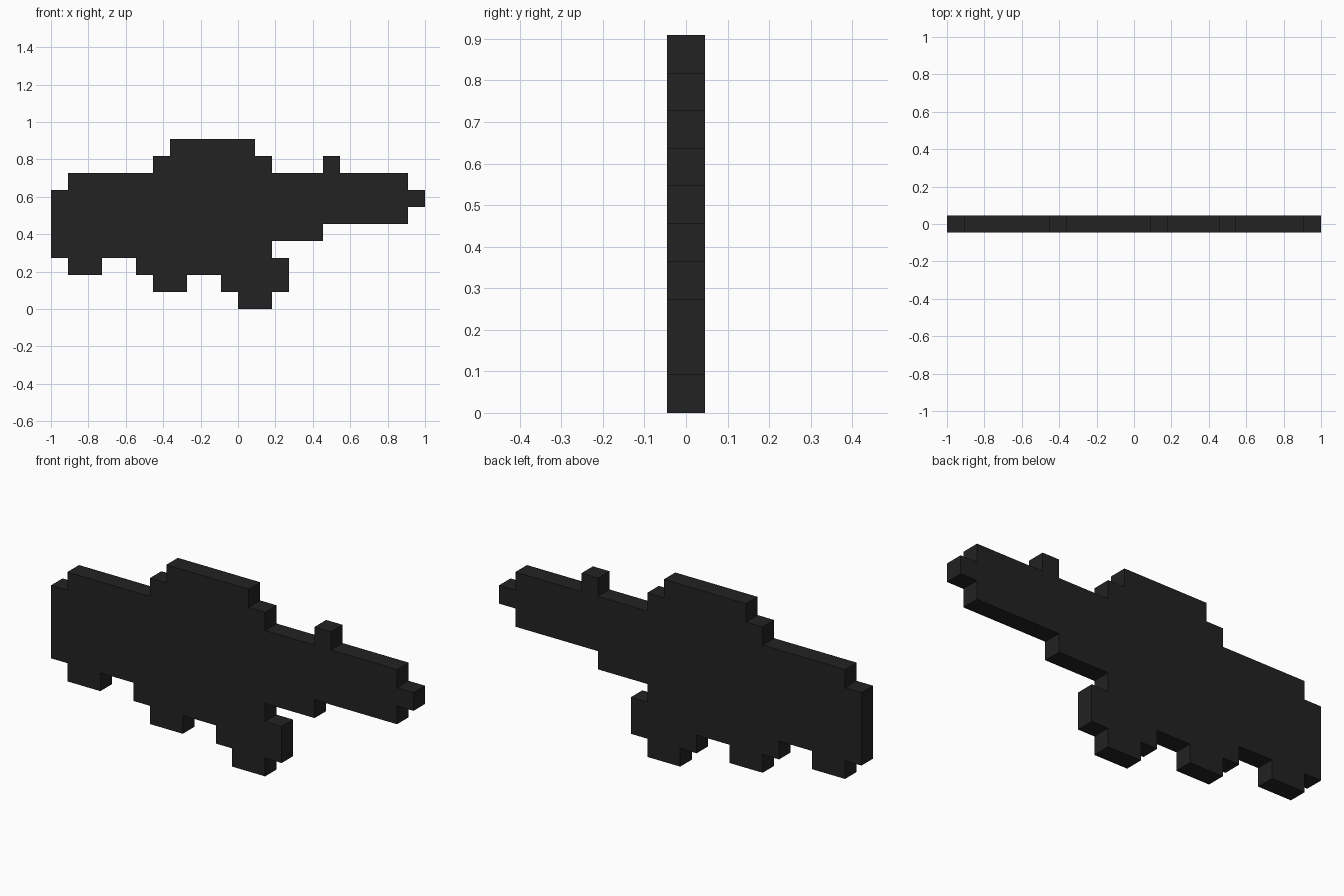
import bpy, bmesh
from mathutils import Vector

if "Cube" in bpy.data.objects:
    bpy.data.objects.remove(bpy.data.objects["Cube"])

CELL = 1 / 11  # the figure is 22 cells wide, 10 high, 1 deep

# Filled column spans of each row, from the bottom up
ROWS = [
    [(11, 13)],            # front foot tip
    [(6, 8), (10, 14)],    # feet
    [(1, 3), (5, 14)],     # rear foot and underside
    [(0, 13)],             # lower body
    [(0, 16)],
    [(0, 21)],             # body and long front end
    [(0, 22)],
    [(1, 21)],
    [(6, 13), (16, 17)],   # upper hump and small knob
    [(7, 12)],             # hump top
]

black = bpy.data.materials.new("black")
black.diffuse_color = (0.016, 0.016, 0.016, 1)
black.use_nodes = True
black.node_tree.nodes["Principled BSDF"].inputs["Base Color"].default_value = black.diffuse_color

bm = bmesh.new()

# Flat silhouette on the front plane
for row, spans in enumerate(ROWS):
    for start, end in spans:
        for col in range(start, end):
            corners = [(0, 0), (1, 0), (1, 1), (0, 1)]
            bm.faces.new([bm.verts.new(((col + i - 11) * CELL, -CELL / 2, (row + j) * CELL))
                          for i, j in corners])
bmesh.ops.remove_doubles(bm, verts=bm.verts[:], dist=0.001)
bmesh.ops.dissolve_limit(bm, angle_limit=0.01, verts=bm.verts[:], edges=bm.edges[:])

# Thickness: one cell towards the back
back = bmesh.ops.extrude_face_region(bm, geom=bm.faces[:], use_keep_orig=True)
bmesh.ops.translate(bm, vec=Vector((0, CELL, 0)),
                    verts=[g for g in back["geom"] if isinstance(g, bmesh.types.BMVert)])
bmesh.ops.recalc_face_normals(bm, faces=bm.faces[:])

mesh = bpy.data.meshes.new("pixel_silhouette")
bm.to_mesh(mesh)
bm.free()
mesh.materials.append(black)
bpy.context.collection.objects.link(bpy.data.objects.new("pixel_silhouette", mesh))
